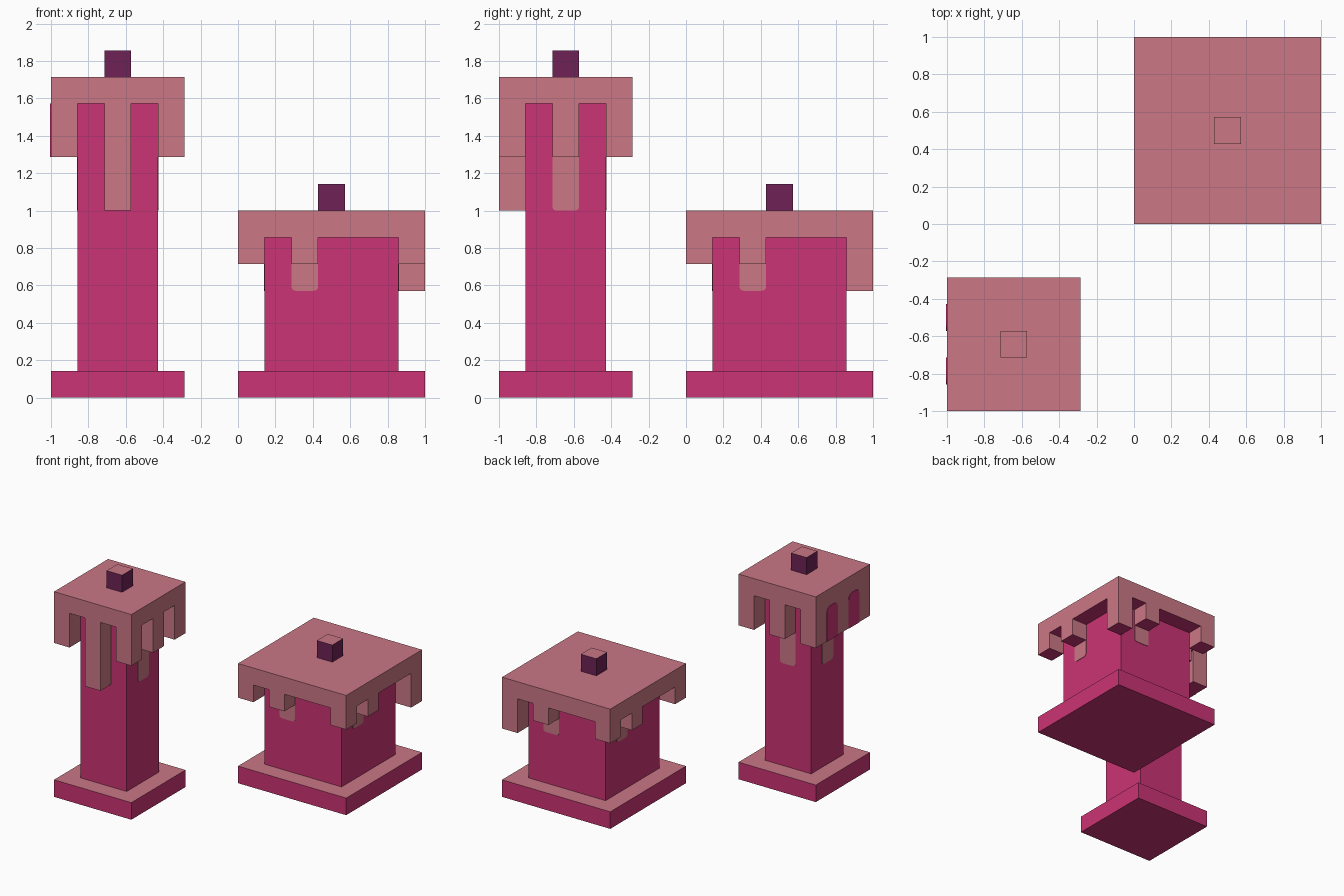
import bpy, bmesh, math
from mathutils import Vector

if "Cube" in bpy.data.objects:
    bpy.data.objects.remove(bpy.data.objects["Cube"])

U = 1 / 7  # the whole model sits on a grid of this size


def material(name, hexcol):
    rgb = [int(hexcol[i:i + 2], 16) / 255 for i in (0, 2, 4)]
    lin = [c / 12.92 if c <= 0.04045 else ((c + 0.055) / 1.055) ** 2.4 for c in rgb]
    m = bpy.data.materials.new(name)
    m.diffuse_color = (*lin, 1)
    m.use_nodes = True
    m.node_tree.nodes["Principled BSDF"].inputs["Base Color"].default_value = m.diffuse_color
    return m


PINK = material("deep pink wax", "CB3475")
SALMON = material("melted salmon wax", "CB7886")
PLUM = material("plum wick", "6E2257")


def finish(name, bm, mats, rule=None):
    bmesh.ops.recalc_face_normals(bm, faces=bm.faces)
    bm.normal_update()
    for f in bm.faces:
        f.material_index = rule(f.normal.z) if rule else 0
    bmesh.ops.dissolve_limit(bm, angle_limit=0.01, verts=bm.verts, edges=bm.edges,
                             delimit={'MATERIAL'})
    me = bpy.data.meshes.new(name)
    bm.to_mesh(me)
    bm.free()
    for m in mats:
        me.materials.append(m)
    ob = bpy.data.objects.new(name, me)
    bpy.context.collection.objects.link(ob)


def box(name, lo, hi, mats, rule=None):
    bm = bmesh.new()
    bmesh.ops.create_cube(bm, size=1)
    for v in bm.verts:
        v.co = Vector([(hi[k] if v.co[k] > 0 else lo[k]) * U for k in range(3)])
    finish(name, bm, mats, rule)


def cells_mesh(name, cells, mats, rule):
    """One shell around a set of unit cells, without inner walls."""
    bm = bmesh.new()
    for c in cells:
        for ax in range(3):
            for s in (0, 1):
                nb = list(c)
                nb[ax] += 2 * s - 1
                if tuple(nb) in cells:
                    continue
                vs = []
                for a, b in ((0, 0), (1, 0), (1, 1), (0, 1)):
                    p = list(c)
                    p[ax] += s
                    p[(ax + 1) % 3] += a
                    p[(ax + 2) % 3] += b
                    vs.append(bm.verts.new(Vector(p) * U))
                bm.faces.new(vs)
    bmesh.ops.remove_doubles(bm, verts=bm.verts, dist=1e-4)
    finish(name, bm, mats, rule)


def patch(name, normal, centre, z0, z1, r, round_top, mat):
    """Thin one-unit-wide plate with two rounded corners at one end."""
    n = Vector(normal)
    t = Vector((-n.y, n.x, 0))
    end, flat, d = (z1 * U, z0 * U, 1) if round_top else (z0 * U, z1 * U, -1)
    h = U / 2
    pts = [(-h, flat), (h, flat)]
    for side, angs in ((1, (0, 30, 60, 90)), (-1, (90, 60, 30, 0))):
        for a in angs:
            a = math.radians(a)
            pts.append((side * (h - r + r * math.cos(a)), end - d * r + d * r * math.sin(a)))
    bm = bmesh.new()
    base = Vector((centre[0] * U, centre[1] * U, 0))
    f = bm.faces.new([bm.verts.new(base + t * a + Vector((0, 0, z))) for a, z in pts])
    g = bmesh.ops.extrude_face_region(bm, geom=[f])
    for v in g["geom"]:
        if isinstance(v, bmesh.types.BMVert):
            v.co += n * 0.004
    finish(name, bm, [mat])


def candle(tag, o, w, top, drips, painted_z):
    """o: low corner, w: width, top: cap top, drips: {(i, j): lowest level}."""
    e = o + w
    mid = o + w / 2
    box(tag + "_base", (o, o, 0), (e, e, 1), [PINK, SALMON], lambda z: int(z > 0.5))
    box(tag + "_body", (o + 1, o + 1, 1), (e - 1, e - 1, top - 1), [PINK])
    box(tag + "_wick", (mid - .5, mid - .5, top), (mid + .5, mid + .5, top + 1),
        [PLUM, SALMON], lambda z: int(z > 0.5))
    # melted cap with hanging drips, deep pink underneath
    cells = {(o + i, o + j, top - 1) for i in range(w) for j in range(w)}
    for (i, j), low in drips.items():
        cells |= {(o + i, o + j, k) for k in range(low, top - 1)}
    cells_mesh(tag + "_melted_cap", cells, [SALMON, PINK], lambda z: int(z < -0.5))
    # flat drips running down each side of the body
    lo, hi = o + 2.5, e - 2.5
    for side, n, c in (("front", (0, -1, 0), (lo, o + 1)), ("right", (1, 0, 0), (e - 1, lo)),
                       ("back", (0, 1, 0), (hi, e - 1)), ("left", (-1, 0, 0), (o + 1, hi))):
        patch(f"{tag}_flat_drip_{side}", n, c, painted_z, top - 1, 0.022, False, SALMON)


# short candle
candle("short_candle", 0, 7, 7,
       {(0, 0): 5, (6, 0): 5, (0, 6): 5, (6, 6): 4,
        (2, 0): 5, (6, 2): 5, (4, 6): 5, (0, 4): 5}, 4)

# tall candle: solid wax sheet on the left side, long drip in front
tall = {(0, j): 9 for j in range(5)}
tall.update({(4, 0): 9, (4, 4): 9, (2, 0): 7, (4, 2): 9, (2, 4): 9})
candle("tall_candle", -7, 5, 12, tall, 7)
for k, y in enumerate((-5.5, -3.5)):
    patch(f"tall_candle_left_slot_{k}", (-1, 0, 0), (-7, y), 9, 11, 0.045, True, PINK)
